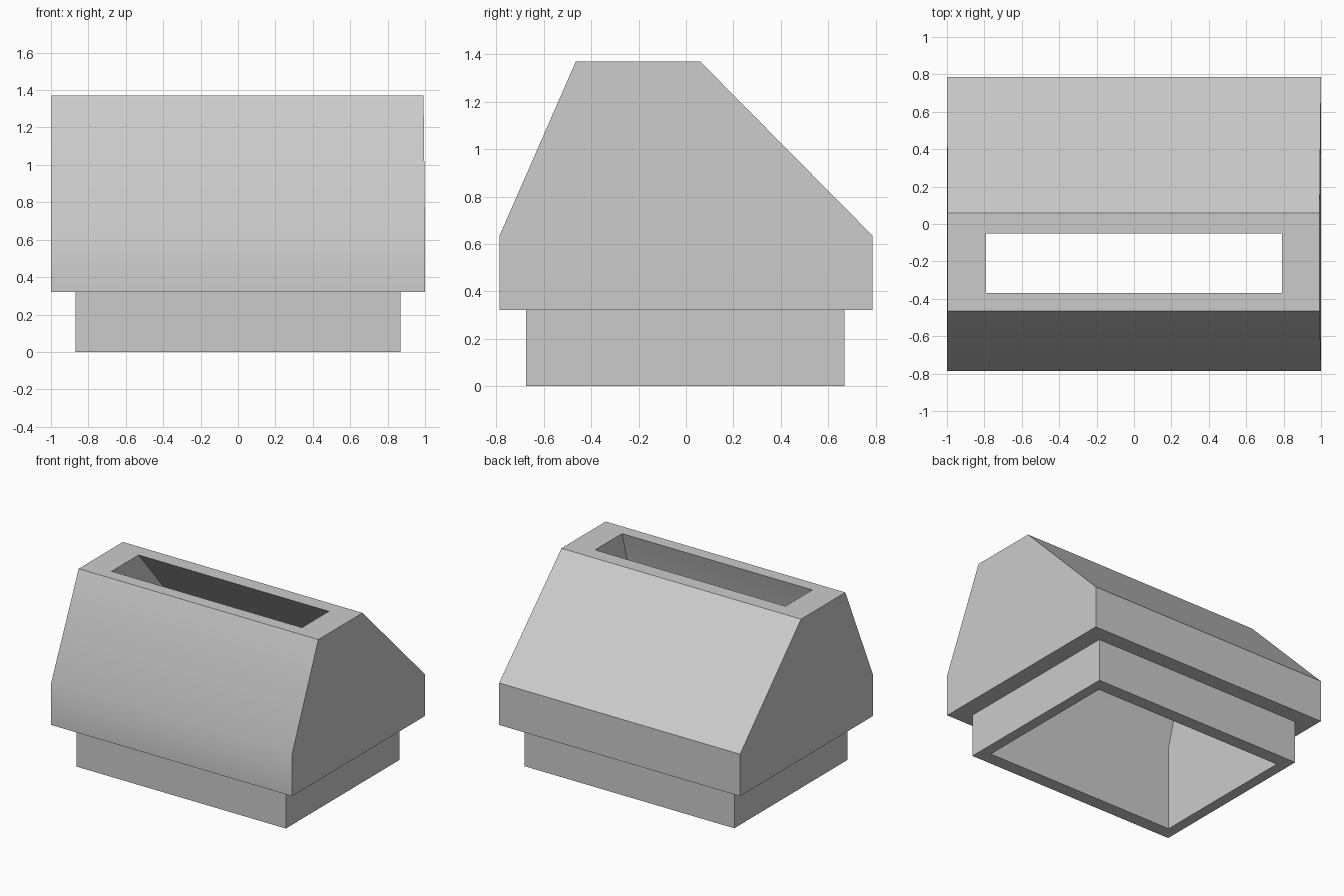
import bpy
import bmesh
import math

cube = bpy.data.objects.get("Cube")
if cube:
    bpy.data.objects.remove(cube, do_unlink=True)

# Plain grey material
grey = bpy.data.materials.new("light grey")
grey.use_nodes = True
colour = (0.6, 0.6, 0.6, 1)
grey.diffuse_color = colour
grey.node_tree.nodes["Principled BSDF"].inputs["Base Color"].default_value = colour

# Rectangular sections: height, left and right x, front and back y.
# They run up the outside, over the top rim and down the inside.
sections = [
    (0, -0.87, 0.87, -0.675, 0.67),        # base collar foot
    (0.32, -0.87, 0.87, -0.675, 0.67),     # base collar top
    (0.32, -1, 1, -0.787, 0.787),          # hood underside
    (0.635, -1, 1, -0.787, 0.787),         # hood shoulder
    (1.37, -0.997, 0.992, -0.465, 0.06),   # hood top
    (1.37, -0.79, 0.79, -0.37, -0.05),     # slot rim
    (0.635, -0.79, 0.79, -0.575, 0.57),    # inner shoulder
    (0, -0.79, 0.79, -0.575, 0.57),        # inner foot
]

# Hollow hood: bridge every section to the next, closing back on the first
bm = bmesh.new()
rings = []
for z, x0, x1, y0, y1 in sections:
    corners = ((x0, y0), (x1, y0), (x1, y1), (x0, y1))
    rings.append([bm.verts.new((x, y, z)) for x, y in corners])

for lower, upper in zip(rings, rings[1:] + rings[:1]):
    for i in range(4):
        j = (i + 1) % 4
        bm.faces.new((lower[i], lower[j], upper[j], upper[i]))

bmesh.ops.recalc_face_normals(bm, faces=bm.faces)
mesh = bpy.data.meshes.new("slotted_hood")
bm.to_mesh(mesh)
bm.free()
mesh.materials.append(grey)

hood = bpy.data.objects.new("slotted_hood", mesh)
bpy.context.collection.objects.link(hood)

# Soften only the shallow front bend
bpy.ops.object.select_all(action="DESELECT")
hood.select_set(True)
bpy.context.view_layer.objects.active = hood
bpy.ops.object.shade_smooth_by_angle(angle=math.radians(30))
